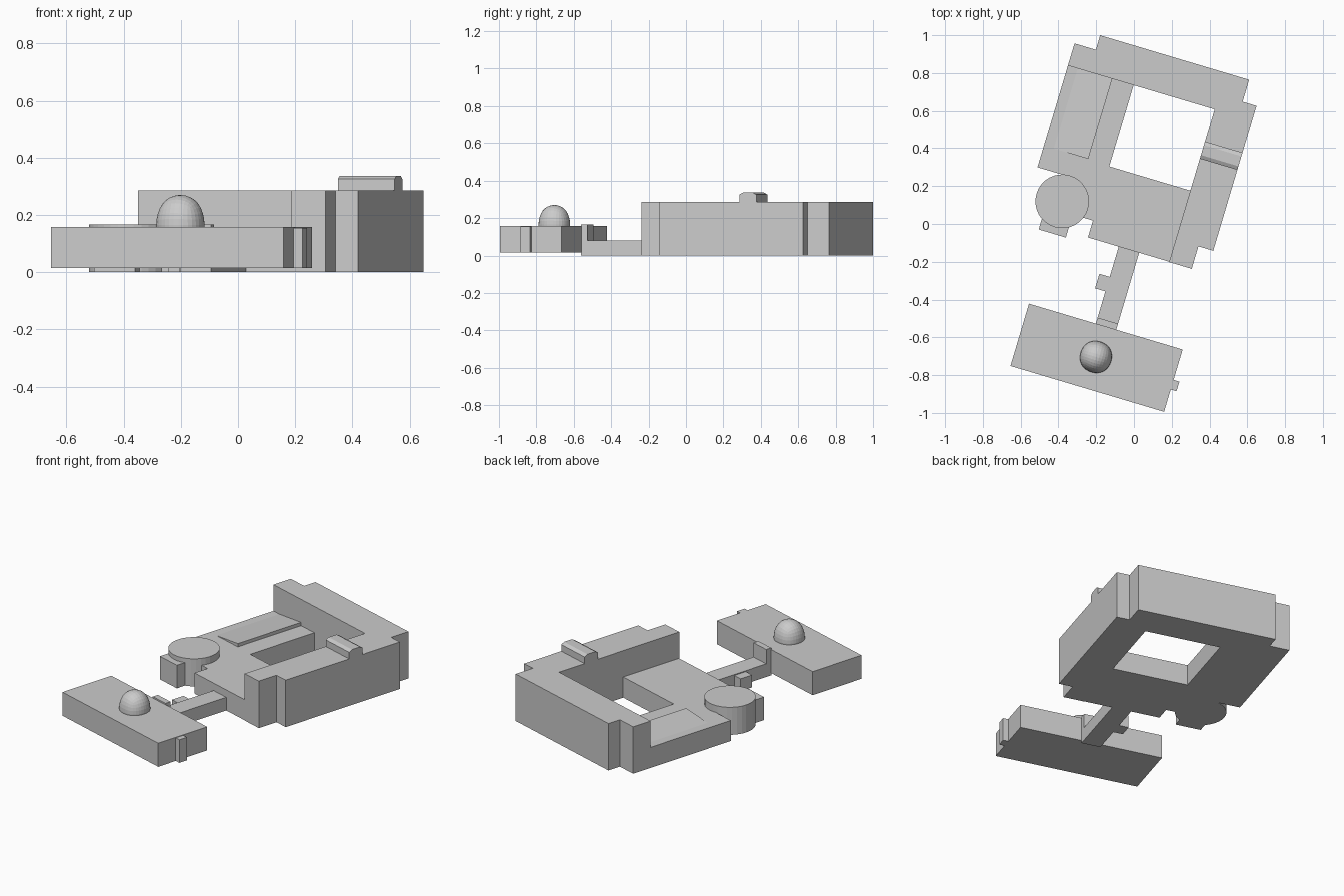
import bpy, bmesh, math
from mathutils import Matrix

if "Cube" in bpy.data.objects:
    bpy.data.objects.remove(bpy.data.objects["Cube"])

# the whole plan is turned clockwise about the vertical axis
TURN = Matrix.Rotation(math.radians(-16.6), 4, 'Z')


def finish(name, bm):
    bmesh.ops.recalc_face_normals(bm, faces=bm.faces)
    me = bpy.data.meshes.new(name)
    bm.to_mesh(me)
    bm.free()
    ob = bpy.data.objects.new(name, me)
    bpy.context.collection.objects.link(ob)
    ob.matrix_world = TURN
    return ob


def prism(name, base, offset):
    """Sweep a flat outline of 3D points along an offset."""
    bm = bmesh.new()
    face = bm.faces.new([bm.verts.new(p) for p in base])
    new = bmesh.ops.extrude_face_region(bm, geom=[face])['geom']
    verts = [g for g in new if isinstance(g, bmesh.types.BMVert)]
    bmesh.ops.translate(bm, vec=offset, verts=verts)
    # restore the starting cap if the extrusion consumed it
    if not face.is_valid:
        bmesh.ops.holes_fill(bm, edges=bm.edges)
    return finish(name, bm)


def plan(name, outline, z0, z1):
    return prism(name, [(x, y, z0) for x, y in outline], (0, 0, z1 - z0))


def box(name, x0, x1, y0, y1, z0, z1):
    return plan(name, [(x0, y0), (x1, y0), (x1, y1), (x0, y1)], z0, z1)


HIGH, LOW = 0.285, 0.125

# tall L-shaped wing around the courtyard
plan("tall_wing", [(-.575, .705), (.236, .705), (.236, -.14), (.361, -.14),
                   (.361, -.016), (.443, -.016), (.443, .786), (.366, .786),
                   (.366, .907), (-.457, .907), (-.457, .827), (-.575, .827)],
     0, HIGH)

# low L-shaped wing closing the courtyard
plan("low_wing", [(-.575, .141), (-.4, .141), (-.4, -.045), (-.213, -.045),
                  (-.213, -.138), (.236, -.138), (.236, .254), (-.212, .254),
                  (-.212, .705), (-.575, .705)], 0, LOW)

# sloping roof panel on the low wing
prism("roof_panel", [(-.54, .26, LOW - .002), (-.33, .26, LOW - .002), (-.33, .26, LOW + .02)],
      (0, .445, 0))

# chamfered roof ridge across the tall wing
ridge = [(.43, HIGH), (.43, .325), (.45, .336), (.505, .336), (.525, .325), (.525, HIGH)]
prism("roof_ridge", [(.236, y, z) for y, z in ridge], (.207, 0, 0))

# round corner tower and its porch
bm = bmesh.new()
bmesh.ops.create_cone(bm, cap_ends=True, segments=32, radius1=.142, radius2=.142, depth=.167,
                      matrix=Matrix.Translation((-.398, .006, .0835)))
finish("round_tower", bm)
box("tower_porch", -.475, -.325, -.172, -.06, 0, .14)

# corridor to the front hall
box("corridor", -.043, .07, -.565, -.138, 0, .08)
box("corridor_end", -.043, .07, -.565, -.53, .08, .167)
box("corridor_bay", -.1, -.043, -.385, -.305, 0, .075)

# front hall with side tab
box("front_hall", -.412, .437, -.907, -.563, .015, .158)
box("hall_side_tab", .437, .469, -.784, -.731, .015, .155)

# rounded dome on the hall
bm = bmesh.new()
bmesh.ops.create_cube(bm, size=2)
bmesh.ops.scale(bm, vec=(.1, .1, .125), verts=bm.verts)
bmesh.ops.translate(bm, vec=(.008, -.732, .165), verts=bm.verts)
dome = finish("dome", bm)
sub = dome.modifiers.new("round", 'SUBSURF')
sub.levels = sub.render_levels = 3
